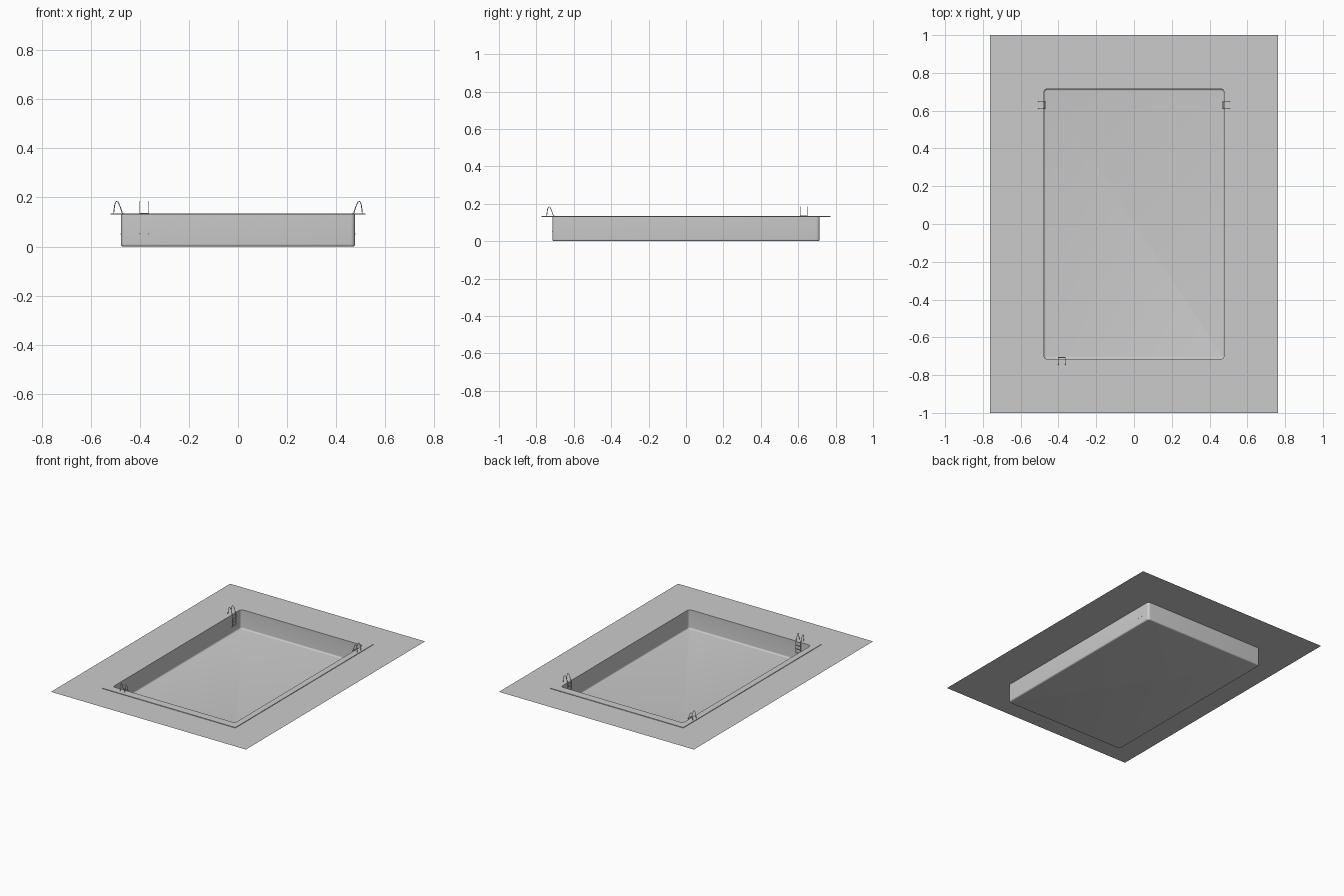
import bpy, bmesh, math
from mathutils import Vector, Matrix

if "Cube" in bpy.data.objects:
    bpy.data.objects.remove(bpy.data.objects["Cube"])

DECK_Z, TOP_Z = 0.130, 0.134


def outline(hx, hy, r, z, seg=6):
    """Rounded rectangle as a list of points."""
    pts = []
    for k, (sx, sy) in enumerate([(1, 1), (-1, 1), (-1, -1), (1, -1)]):
        for i in range(seg + 1):
            a = math.pi / 2 * (k + i / seg)
            pts.append((sx * (hx - r) + r * math.cos(a),
                        sy * (hy - r) + r * math.sin(a), z))
    return pts


def finish(name, bm, smooth=True):
    me = bpy.data.meshes.new(name)
    bm.to_mesh(me)
    bm.free()
    ob = bpy.data.objects.new(name, me)
    bpy.context.collection.objects.link(ob)
    if smooth:
        bpy.ops.object.select_all(action='DESELECT')
        ob.select_set(True)
        bpy.context.view_layer.objects.active = ob
        bpy.ops.object.shade_smooth_by_angle(angle=math.radians(35))
    return ob


def loft(name, rings, cap=False, smooth=True):
    """Skin between successive outlines; optionally fill the last one."""
    bm = bmesh.new()
    loops = [[bm.verts.new(p) for p in ring] for ring in rings]
    for a, b in zip(loops, loops[1:]):
        n = len(a)
        for i in range(n):
            j = (i + 1) % n
            bm.faces.new((a[i], a[j], b[j], b[i]))
    if cap:
        bm.faces.new(loops[-1])
    bmesh.ops.remove_doubles(bm, verts=bm.verts, dist=1e-6)
    return finish(name, bm, smooth)


# Flat paving around the pool
loft("deck", [outline(0.52, 0.772, 0, DECK_Z, 1),
              outline(0.762, 1.0, 0, DECK_Z, 1)], smooth=False)

# Raised coping strip with a square outside and rounded opening
loft("coping", [outline(0.477, 0.715, 0.018, DECK_Z),
                outline(0.477, 0.715, 0.018, TOP_Z),
                outline(0.52, 0.772, 0.0005, TOP_Z),
                outline(0.52, 0.772, 0.0005, DECK_Z),
                outline(0.477, 0.715, 0.018, DECK_Z)])

# Basin: straight walls and a small fillet into the floor
F = 0.01
rings = [outline(0.477, 0.715, 0.018, DECK_Z)]
for i in range(6):
    a = math.pi / 2 * i / 5
    d = F * (1 - math.cos(a))
    rings.append(outline(0.477 - d, 0.715 - d, 0.018 - d, F * (1 - math.sin(a))))
basin = loft("basin", rings, cap=True)
bm = bmesh.new()
bm.from_mesh(basin.data)
bmesh.ops.reverse_faces(bm, faces=[f for f in bm.faces
                                   if f.normal.dot(Vector((0, 0, 0.5)) - f.calc_center_median()) < 0])
bm.to_mesh(basin.data)
bm.free()


# Ladder rails: local +u points from the wall into the pool, u = 0 at the wall
RAIL = [(-0.030, 0.130), (-0.028, 0.150), (-0.025, 0.172), (-0.019, 0.184),
        (-0.012, 0.182), (-0.006, 0.170), (0.001, 0.150), (0.007, 0.132),
        (0.008, 0.115), (0.008, 0.060), (0.006, 0.053), (-0.002, 0.050)]


def ladder(name, pos, angle):
    m = Matrix.Translation(pos) @ Matrix.Rotation(angle, 4, 'Z')
    # bent handrails
    cu = bpy.data.curves.new(name + "_rails", 'CURVE')
    cu.dimensions = '3D'
    cu.bevel_depth = 0.0018
    cu.bevel_resolution = 2
    cu.use_fill_caps = True
    for side in (-1, 1):
        sp = cu.splines.new('POLY')
        sp.points.add(len(RAIL) - 1)
        for p, (u, z) in zip(sp.points, RAIL):
            p.co = (u, side * 0.0185, z, 1)
        sp.use_smooth = True
    ob = bpy.data.objects.new(name + "_rails", cu)
    ob.matrix_world = m
    bpy.context.collection.objects.link(ob)
    # flat treads
    bm = bmesh.new()
    for z in (0.135, 0.109, 0.083, 0.057):
        t = Matrix.Translation((0.008, 0, z)) @ Matrix.Diagonal((0.007, 0.037, 0.003, 1))
        bmesh.ops.create_cube(bm, size=1, matrix=t)
    finish(name + "_treads", bm, False).matrix_world = m


ladder("back_left_ladder", (-0.477, 0.629, 0), 0)
ladder("back_right_ladder", (0.477, 0.629, 0), math.pi)
ladder("front_ladder", (-0.382, -0.715, 0), math.pi / 2)
